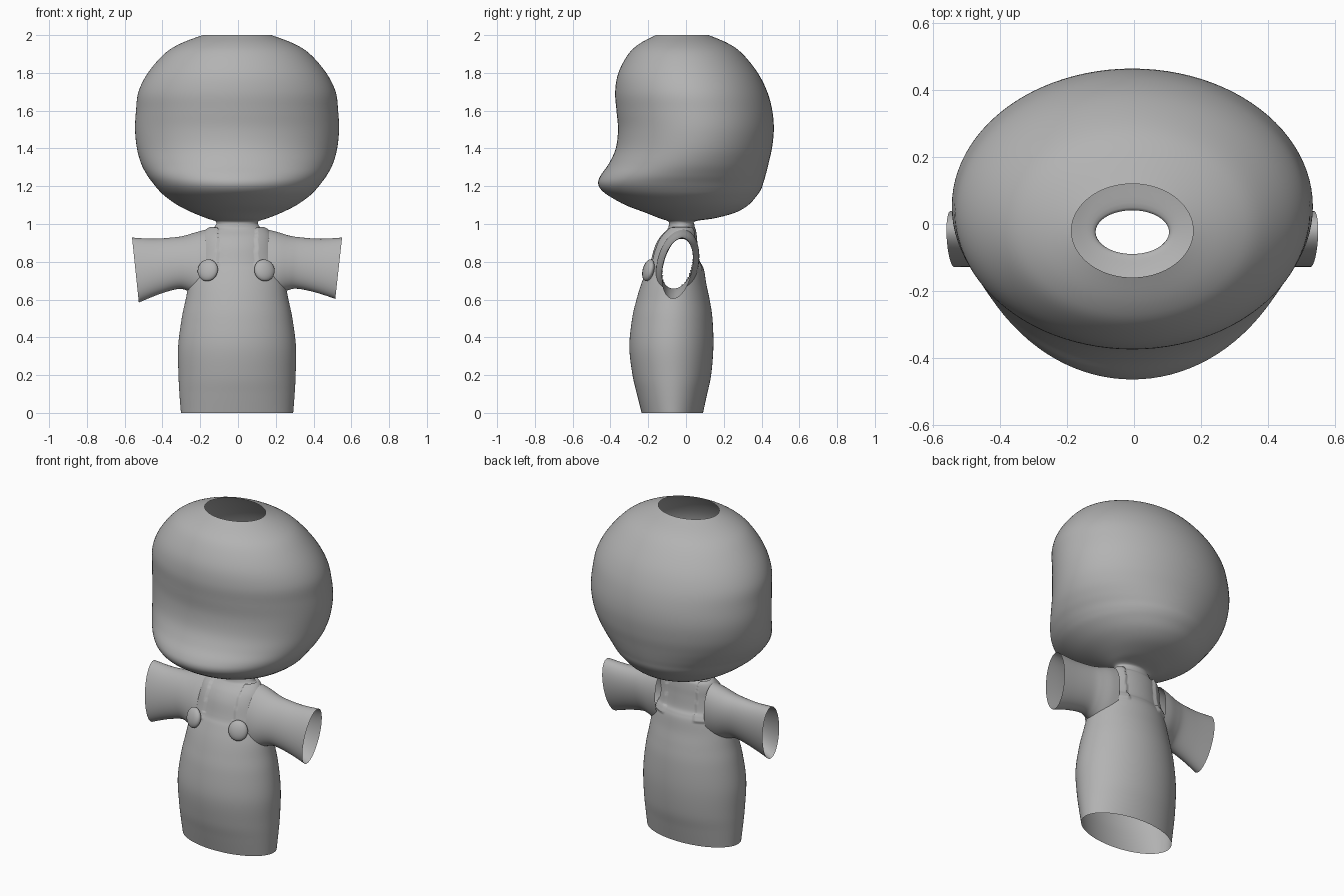
import bpy, bmesh, math
from mathutils import Vector, Matrix

if "Cube" in bpy.data.objects:
    bpy.data.objects.remove(bpy.data.objects["Cube"])

grey = bpy.data.materials.new("plain grey")
grey.diffuse_color = (0.45, 0.45, 0.45, 1)
grey.use_nodes = True
grey.node_tree.nodes["Principled BSDF"].inputs["Base Color"].default_value = grey.diffuse_color
CX = -0.005


def smooth_rows(rows, sub):
    """Catmull-Rom through every column of the key sections."""
    out = []
    n = len(rows)
    for i in range(n - 1):
        p0, p1, p2, p3 = rows[max(i - 1, 0)], rows[i], rows[i + 1], rows[min(i + 2, n - 1)]
        for k in range(sub):
            t = k / sub
            out.append([0.5 * (2 * b + (c - a) * t + (2 * a - 5 * b + 4 * c - d) * t * t
                               + (3 * b - a - 3 * c + d) * t ** 3)
                        for a, b, c, d in zip(p0, p1, p2, p3)])
    out.append(rows[-1])
    return out


def loft(rows, place, segs, sub):
    """Open tube: place(row, angle) gives the point on each section."""
    bm = bmesh.new()
    rings = [[bm.verts.new(place(r, 2 * math.pi * j / segs)) for j in range(segs)]
             for r in smooth_rows(rows, sub)]
    for a, b in zip(rings, rings[1:]):
        for j in range(segs):
            k = (j + 1) % segs
            bm.faces.new((a[j], a[k], b[k], b[j]))
    bm.normal_update()
    return bm


def finish(bm, name):
    for f in bm.faces:
        f.smooth = True
    me = bpy.data.meshes.new(name)
    bm.to_mesh(me)
    bm.free()
    me.materials.append(grey)
    ob = bpy.data.objects.new(name, me)
    bpy.context.collection.objects.link(ob)
    return ob


def upright(row, a):
    z, w, front, back = row
    return Vector((CX + w * math.cos(a),
                   (front + back) / 2 + (back - front) / 2 * math.sin(a), z))


# Head: open at the crown and neck (z, half width, front y, back y)
head = [(0.995, .11, -.09, .045), (1.015, .115, -.095, .05), (1.03, .16, -.14, .15),
        (1.06, .235, -.215, .26), (1.10, .315, -.32, .33), (1.15, .385, -.41, .375),
        (1.185, .42, -.452, .398), (1.22, .448, -.465, .41), (1.26, .477, -.45, .422),
        (1.32, .508, -.408, .437), (1.40, .53, -.372, .455), (1.50, .54, -.36, .465),
        (1.60, .535, -.368, .457), (1.70, .522, -.375, .43), (1.80, .472, -.358, .38),
        (1.90, .386, -.305, .30), (1.955, .30, -.245, .225), (2.0, .182, -.16, .12)]
finish(loft(head, upright, 96, 5), "head")

# Body: open at the hem and neck
body = [(0, .297, -.235, .09), (.1, .305, -.26, .112), (.2, .31, -.283, .133),
        (.35, .312, -.30, .145), (.5, .293, -.285, .14), (.6, .272, -.262, .125),
        (.68, .255, -.238, .108), (.75, .232, -.21, .097), (.78, .218, -.195, .086),
        (.81, .207, -.185, .071), (.88, .19, -.165, .062), (.93, .178, -.138, .058),
        (.965, .155, -.105, .053), (.98, .125, -.094, .047), (1.0, .11, -.09, .045)]
bm = loft(body, upright, 128, 6)

# Shoulder straps: raised bands on the body
moves = []
for v in bm.verts:
    d = abs(v.co.x - CX)
    if 0.10 < d < 0.175 and 0.75 < v.co.z < 0.975:
        moves.append((v, v.normal * 0.011))
for v, m in moves:
    v.co += m

# Arm holes under the sleeves
holes = []
for f in bm.faces:
    c = f.calc_center_median()
    dz = c.z - 0.79
    if abs(c.x) > 0.1 and ((c.y + .045 - .15 * dz) / .078) ** 2 + (dz / .14) ** 2 < 1:
        holes.append(f)
bmesh.ops.delete(bm, geom=holes, context='FACES')
finish(bm, "body")

# Sleeves: flared open tubes (x, top z, bottom z, centre y, half depth, mouth slant)
sleeve = [(.165, .970, .600, -.045, .112, 0), (.215, .957, .622, -.045, .108, 0),
          (.275, .938, .650, -.045, .095, .004), (.33, .929, .657, -.045, .085, .008),
          (.43, .922, .637, -.045, .08, .012), (.538, .928, .604, -.045, .08, .018)]
for side, name in ((1, "sleeve_right"), (-1, "sleeve_left")):
    def around(row, a):
        x, top, bottom, yc, hy, slant = row
        if side < 0:
            bottom -= 0.02 * max(0, (x - .3) / .24)
        z = (top + bottom) / 2 + (top - bottom) / 2 * math.sin(a)
        return Vector((CX + side * (x + slant * math.sin(a)),
                       yc + hy * math.cos(a) + .15 * (z - (top + bottom) / 2), z))
    bm = loft(sleeve, around, 64, 6)
    if side < 0:
        bmesh.ops.reverse_faces(bm, faces=bm.faces)
    finish(bm, name)

# Round strap buttons on the chest
for x, name in ((-.16, "button_left"), (.14, "button_right")):
    bm = bmesh.new()
    bmesh.ops.create_uvsphere(bm, u_segments=32, v_segments=16, radius=1)
    turn = Matrix.Rotation(x * 2.2, 4, 'Z') @ Matrix.Rotation(math.radians(-14), 4, 'X')
    bm.transform(Matrix.Translation((x, -.199, .755)) @ turn
                 @ Matrix.Diagonal((.056, .026, .059, 1)))
    finish(bm, name)
